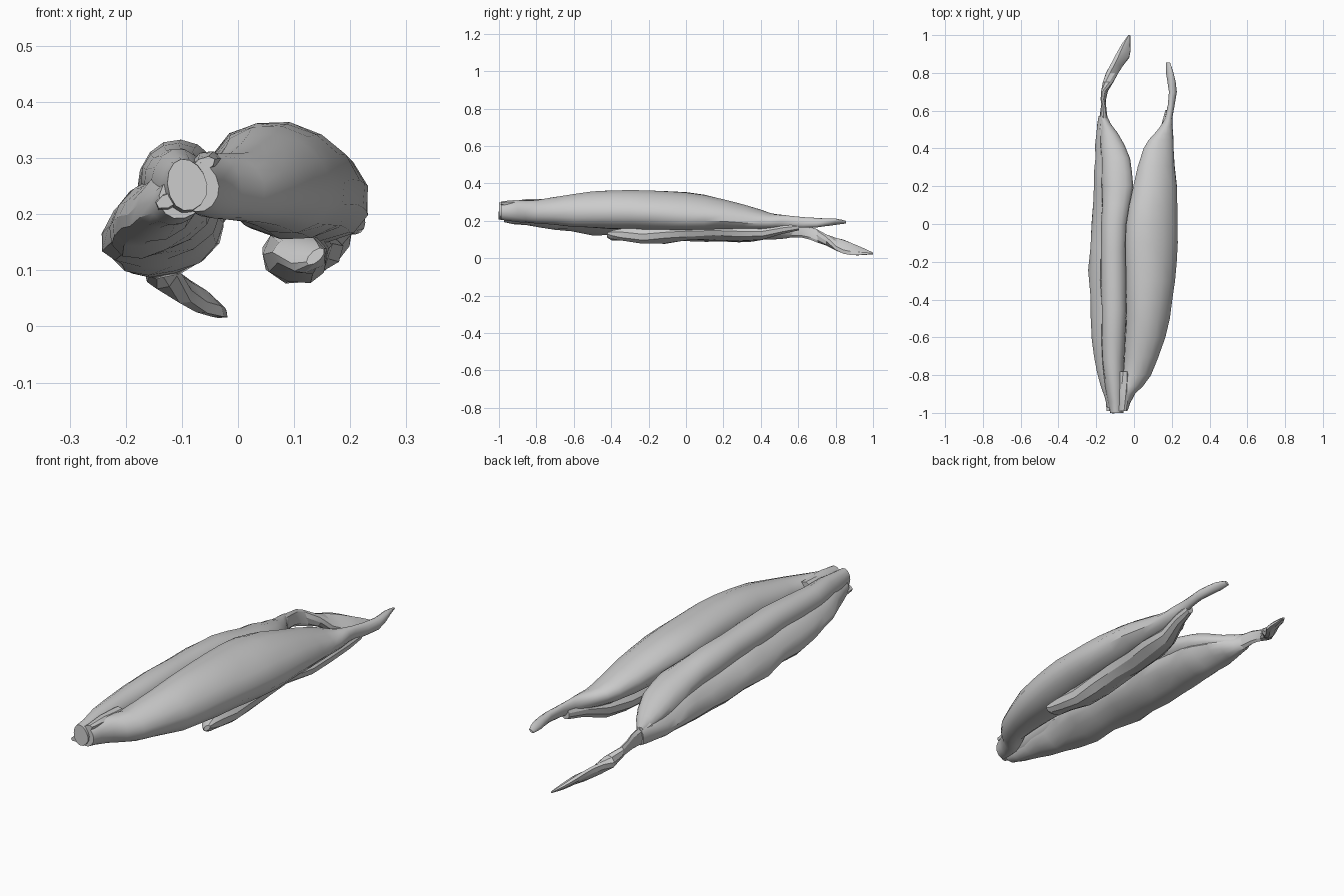
import bpy, bmesh, math, random
from mathutils import Vector, noise

random.seed(4)


def spline(rows, steps):
    """Catmull-Rom resample of the cross-section stations."""
    out = []
    for i in range(len(rows) - 1):
        p0, p1 = rows[max(i - 1, 0)], rows[i]
        p2, p3 = rows[i + 1], rows[min(i + 2, len(rows) - 1)]
        for k in range(steps):
            t = k / steps
            out.append([0.5 * (2 * b + (c - a) * t + (2 * a - 5 * b + 4 * c - d) * t * t
                               + (3 * b - a - 3 * c + d) * t ** 3)
                        for a, b, c, d in zip(p0, p1, p2, p3)])
    out.append(list(rows[-1]))
    return out


def pod(name, rows, sides=14, steps=2, rough=0.0, angle=40):
    """Loft tilted ellipses; each row is y, x, z, half width, half height, tilt."""
    bm = bmesh.new()
    rings = []
    for y, x, z, w, h, tilt in spline(rows, steps):
        c, s = math.cos(math.radians(tilt)), math.sin(math.radians(tilt))
        ring = []
        for k in range(sides):
            a = 2 * math.pi * k / sides
            u, v = w * math.cos(a), h * math.sin(a)
            p = Vector((x + u * c - v * s, y, z + u * s + v * c))
            p += rough * noise.noise_vector(p * 9) * min(1, h * 25)
            ring.append(bm.verts.new(p))
        rings.append(ring)
    for r0, r1 in zip(rings, rings[1:]):
        for k in range(sides):
            j = (k + 1) % sides
            bm.faces.new((r0[k], r0[j], r1[j], r1[k]))
    bm.faces.new(rings[0])
    bm.faces.new(rings[-1])
    bmesh.ops.recalc_face_normals(bm, faces=bm.faces)
    me = bpy.data.meshes.new(name)
    bm.to_mesh(me)
    bm.free()
    ob = bpy.data.objects.new(name, me)
    bpy.context.collection.objects.link(ob)
    bpy.ops.object.select_all(action='DESELECT')
    ob.select_set(True)
    bpy.context.view_layer.objects.active = ob
    bpy.ops.object.shade_smooth_by_angle(angle=math.radians(angle))
    return ob


# Large right pod, narrowing at the back into its short stalk
pod("right_pod", [
    (-0.99, -0.07, 0.25, 0.035, 0.045, 0),
    (-0.90, -0.045, 0.25, 0.055, 0.055, -10),
    (-0.80, 0.015, 0.25, 0.075, 0.062, -20),
    (-0.60, 0.06, 0.255, 0.11, 0.085, -20),
    (-0.40, 0.08, 0.26, 0.13, 0.100, -20),
    (-0.20, 0.09, 0.258, 0.142, 0.100, -20),
    (0.00, 0.095, 0.25, 0.146, 0.096, -20),
    (0.20, 0.11, 0.235, 0.12, 0.078, -18),
    (0.40, 0.13, 0.208, 0.084, 0.048, -15),
    (0.48, 0.157, 0.20, 0.052, 0.038, -10),
    (0.56, 0.185, 0.195, 0.02, 0.032, 0),
    (0.70, 0.205, 0.19, 0.021, 0.026, 20),
    (0.80, 0.19, 0.195, 0.022, 0.014, 35),
    (0.855, 0.18, 0.192, 0.012, 0.005, 30)], rough=0.006)

# Ragged folded husk under the right pod
pod("right_under_husk", [
    (-0.42, 0.14, 0.125, 0.02, 0.01, 40),
    (-0.34, 0.11, 0.125, 0.05, 0.04, 15),
    (-0.10, 0.105, 0.13, 0.065, 0.05, 10),
    (0.15, 0.11, 0.135, 0.065, 0.045, 10),
    (0.40, 0.14, 0.145, 0.05, 0.04, 5),
    (0.60, 0.19, 0.175, 0.02, 0.025, 0)], sides=9, rough=0.022, angle=25)

# Middle pod, lying in the groove between the two outer ones
pod("middle_pod", [
    (-1.00, -0.09, 0.255, 0.033, 0.045, 0),
    (-0.85, -0.105, 0.255, 0.052, 0.055, 0),
    (-0.60, -0.108, 0.265, 0.064, 0.065, 10),
    (-0.30, -0.108, 0.262, 0.068, 0.07, 10),
    (0.00, -0.105, 0.245, 0.070, 0.07, 10),
    (0.20, -0.09, 0.225, 0.085, 0.06, 10),
    (0.35, -0.095, 0.20, 0.077, 0.048, 10),
    (0.48, -0.135, 0.175, 0.045, 0.035, 0),
    (0.56, -0.165, 0.16, 0.02, 0.03, 0)], rough=0.010)

# Lower left pod, sagging toward the back
pod("left_pod", [
    (-0.97, -0.10, 0.235, 0.04, 0.035, 20),
    (-0.85, -0.125, 0.225, 0.055, 0.045, 30),
    (-0.70, -0.135, 0.215, 0.085, 0.052, 30),
    (-0.50, -0.135, 0.205, 0.105, 0.06, 30),
    (-0.25, -0.138, 0.192, 0.112, 0.065, 30),
    (0.00, -0.13, 0.178, 0.108, 0.067, 30),
    (0.20, -0.118, 0.165, 0.10, 0.066, 30),
    (0.35, -0.12, 0.155, 0.092, 0.055, 28),
    (0.48, -0.15, 0.15, 0.055, 0.045, 20),
    (0.57, -0.167, 0.152, 0.024, 0.035, 0)], rough=0.014, angle=30)

# Thin twisted stalk drooping from the left pods
pod("left_stalk", [
    (0.50, -0.16, 0.155, 0.032, 0.042, 0),
    (0.62, -0.163, 0.145, 0.014, 0.035, 5),
    (0.70, -0.155, 0.12, 0.014, 0.038, 20),
    (0.80, -0.115, 0.075, 0.045, 0.022, -45),
    (0.88, -0.065, 0.05, 0.052, 0.018, -40),
    (0.95, -0.042, 0.035, 0.028, 0.012, -35),
    (1.00, -0.025, 0.025, 0.006, 0.004, -30)], sides=8, rough=0.006, angle=25)

# Small torn leaf tips at the front end
for name, x, z in (("front_tip_left", -0.125, 0.225), ("front_tip_right", -0.06, 0.29)):
    pod(name, [(-0.99, x, z, 0.022, 0.012, 25), (-0.90, x + 0.005, z, 0.03, 0.02, 15),
               (-0.78, x + 0.01, z, 0.025, 0.02, 0)], sides=7, rough=0.008)
